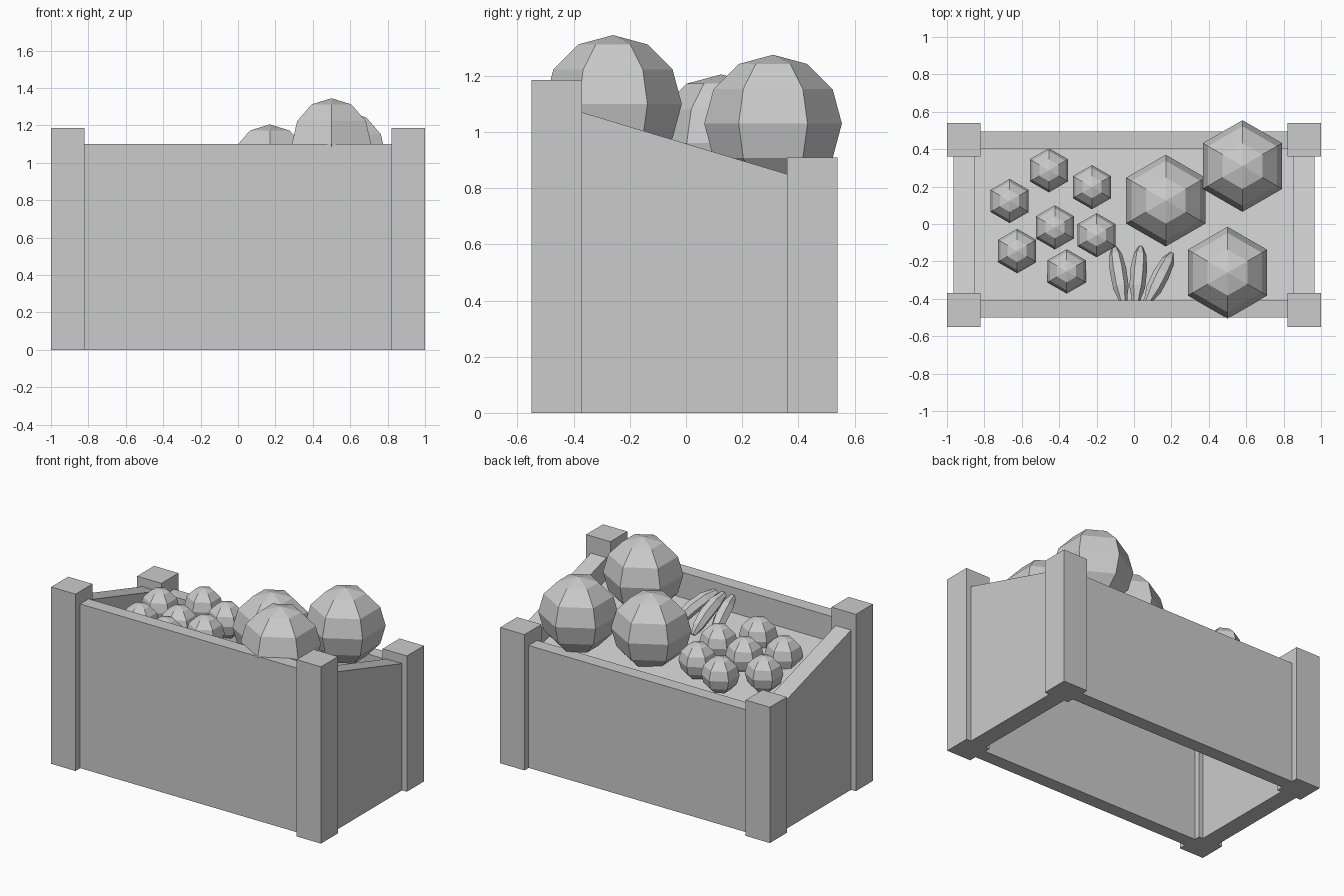
import bpy, bmesh, math
from mathutils import Vector

if "Cube" in bpy.data.objects:
    bpy.data.objects.remove(bpy.data.objects["Cube"])


def finish(name, bm):
    bmesh.ops.recalc_face_normals(bm, faces=bm.faces)
    mesh = bpy.data.meshes.new(name)
    bm.to_mesh(mesh)
    bm.free()
    obj = bpy.data.objects.new(name, mesh)
    bpy.context.collection.objects.link(obj)
    return obj


def prism(name, x0, x1, profile):
    """Extrude a (y, z) profile along x."""
    bm = bmesh.new()
    a = [bm.verts.new((x0, y, z)) for y, z in profile]
    b = [bm.verts.new((x1, y, z)) for y, z in profile]
    bm.faces.new(a)
    bm.faces.new(b)
    n = len(profile)
    for i in range(n):
        j = (i + 1) % n
        bm.faces.new((a[i], a[j], b[j], b[i]))
    return finish(name, bm)


def box(name, x0, x1, y0, y1, z0, z1):
    return prism(name, x0, x1, [(y0, z0), (y1, z0), (y1, z1), (y0, z1)])


def fruit(name, centre, radius):
    """Six-sided low-poly ball with a corner on the y axis."""
    bm = bmesh.new()
    bmesh.ops.create_uvsphere(bm, u_segments=6, v_segments=6, radius=radius)
    obj = finish(name, bm)
    obj.location = centre


def banana(name, stem, tip):
    """Six-sided tapered tube sagging from the front wall to the shelf."""
    # fraction along, height, radius
    stations = [(0, 1.035, .022), (.12, 1.025, .026), (.3, 1.005, .042),
                (.6, .96, .045), (.85, .905, .036), (1, .865, .014)]
    pts = [Vector((stem[0] + (tip[0] - stem[0]) * t,
                   stem[1] + (tip[1] - stem[1]) * t, z)) for t, z, r in stations]
    bm = bmesh.new()
    rings = []
    for i, p in enumerate(pts):
        tangent = (pts[min(i + 1, 5)] - pts[max(i - 1, 0)]).normalized()
        side = tangent.cross(Vector((0, 0, 1))).normalized()
        up = side.cross(tangent)
        r = stations[i][2]
        rings.append([bm.verts.new(p + r * (math.cos(k * math.pi / 3) * side
                                            + math.sin(k * math.pi / 3) * up))
                      for k in range(6)])
    for a, b in zip(rings, rings[1:]):
        for k in range(6):
            j = (k + 1) % 6
            bm.faces.new((a[k], a[j], b[j], b[k]))
    bm.faces.new(rings[0])
    bm.faces.new(rings[-1])
    finish(name, bm)


# corner posts and sloped side panels
for side, s in (("left", -1), ("right", 1)):
    x0, x1 = sorted((s * .82, s * 1.0))
    box("front_post_" + side, x0, x1, -.55, -.37, 0, 1.185)
    box("back_post_" + side, x0, x1, .36, .54, 0, .91)
    x0, x1 = sorted((s * .85, s * .965))
    prism("side_panel_" + side, x0, x1,
          [(-.37, 0), (.36, 0), (.36, .85), (-.37, 1.07)])

# front and back panels
box("front_panel", -.82, .82, -.50, -.41, 0, 1.10)
box("back_panel", -.82, .82, .405, .495, 0, .82)

# sloped display shelf
prism("shelf", -.85, .85, [(-.41, .91), (.405, .71), (.405, .73), (-.41, .93)])

# large fruit
for i, c in enumerate([(.58, .31, 1.03), (.5, -.26, 1.10), (.17, .125, .96)]):
    fruit("large_fruit_%d" % (i + 1), c, .245)

# small fruit
small = [(-.455, .287, .888), (-.225, .197, .887), (-.665, .123, .888),
         (-.423, -.018, .893), (-.20, -.06, .905), (-.625, -.144, .903),
         (-.36, -.253, .922)]
for i, c in enumerate(small):
    fruit("small_fruit_%d" % (i + 1), c, .118)

# bunch of bananas
for i, (stem, tip) in enumerate([((-.055, -.43), (-.105, -.125)),
                                 ((.01, -.43), (.035, -.125)),
                                 ((.065, -.43), (.20, -.16))]):
    banana("banana_%d" % (i + 1), stem, tip)
